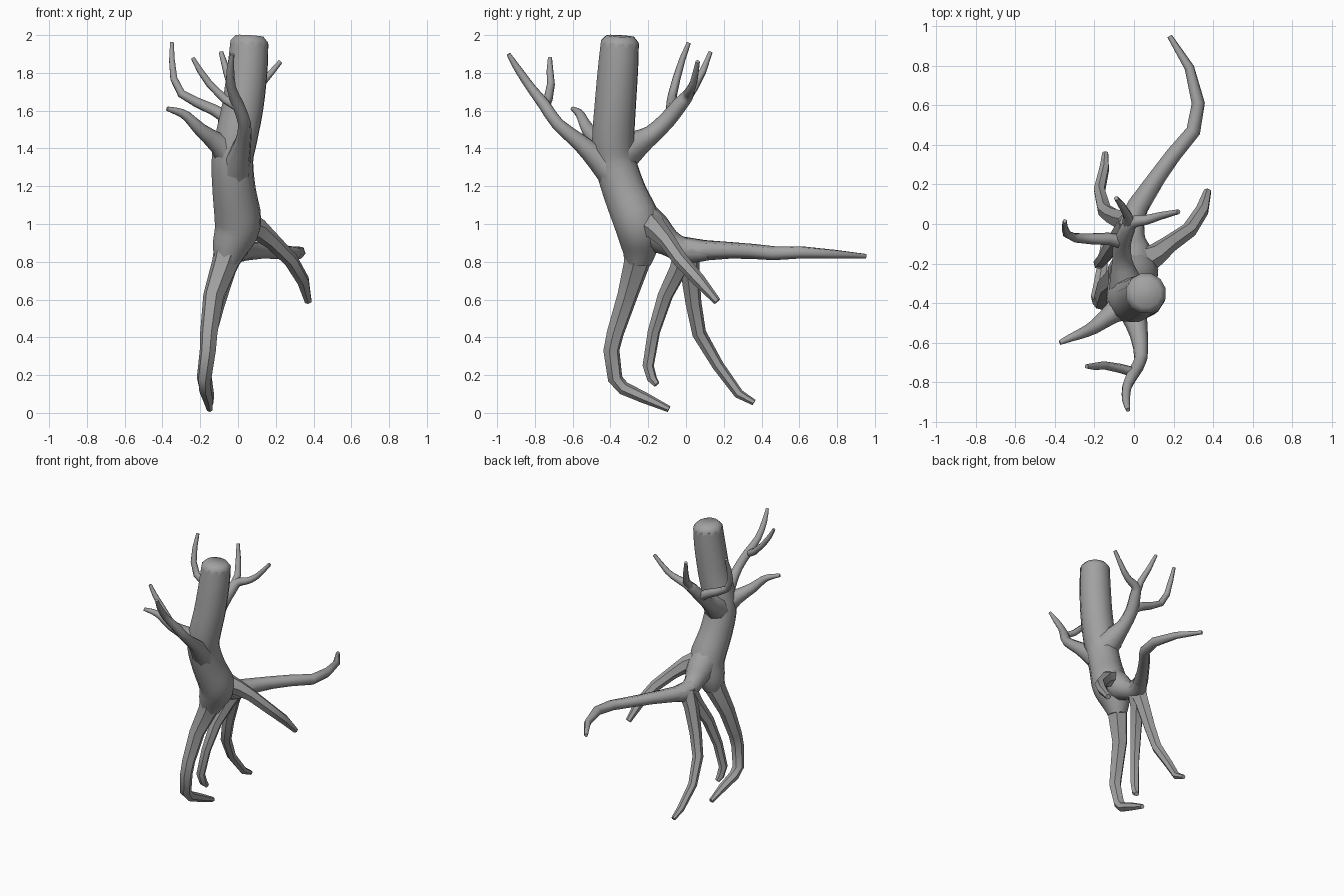
import bpy, bmesh, math
from mathutils import Vector

bark = bpy.data.materials.new("bark")
bark.diffuse_color = (.36, .36, .36, 1)


def smooth_path(pts, steps):
    """Catmull-Rom resampling of (x, y, z, r) points."""
    p = [Vector(q) for q in pts]
    if steps < 2:
        return p
    out = []
    for i in range(len(p) - 1):
        a, b, c, d = p[max(i - 1, 0)], p[i], p[i + 1], p[min(i + 2, len(p) - 1)]
        for s in range(steps):
            t = s / steps
            out.append(0.5 * (2 * b + (c - a) * t + (2 * a - 5 * b + 4 * c - d) * t * t
                              + (3 * b - a - 3 * c + d) * t ** 3))
    return out + [p[-1]]


def limb(name, pts, sides=6, steps=1, angle=50):
    """Tapered tube swept along (x, y, z, radius) points with a carried frame."""
    path = smooth_path(pts, steps)
    pos = [Vector(q[:3]) for q in path]
    bm = bmesh.new()
    rings, u = [], None
    for i, c in enumerate(pos):
        t = (pos[min(i + 1, len(pos) - 1)] - pos[max(i - 1, 0)]).normalized()
        if u is None:
            u = t.orthogonal().normalized()
        u = (u - t * u.dot(t)).normalized()
        v = t.cross(u)
        r = path[i][3]
        rings.append([bm.verts.new(c + r * (math.cos(k * math.tau / sides) * u
                                            + math.sin(k * math.tau / sides) * v))
                      for k in range(sides)])
    for a, b in zip(rings, rings[1:]):
        for k in range(sides):
            n = (k + 1) % sides
            bm.faces.new((a[k], a[n], b[n], b[k]))
    bm.faces.new(rings[0][::-1])
    bm.faces.new(rings[-1])
    bmesh.ops.recalc_face_normals(bm, faces=bm.faces)
    me = bpy.data.meshes.new(name)
    bm.to_mesh(me)
    bm.free()
    me.materials.append(bark)
    ob = bpy.data.objects.new(name, me)
    bpy.context.collection.objects.link(ob)
    bpy.ops.object.select_all(action='DESELECT')
    ob.select_set(True)
    bpy.context.view_layer.objects.active = ob
    bpy.ops.object.shade_smooth_by_angle(angle=math.radians(angle))
    return ob


# Trunk, leaning as it rises, with a softened cut top
limb("trunk", [(-.06, -.25, .79, .065), (-.04, -.245, .88, .10), (.0, -.255, 1.0, .125),
               (-.02, -.325, 1.17, .116), (-.03, -.375, 1.33, .112), (-.01, -.385, 1.45, .114),
               (.025, -.375, 1.62, .112), (.05, -.36, 1.82, .109),
               (.06, -.35, 1.96, .103)], 12, 3)
limb("trunk_top", [(.058, -.352, 1.93, .104), (.06, -.35, 1.965, .103),
                   (.062, -.348, 1.995, .075)], 12, angle=60)

# Root crown linking the trunk to the rear roots
limb("root_crown", [(-.01, -.29, 1.08, .10), (.0, -.17, .96, .10), (-.01, -.09, .90, .072),
                    (-.01, -.02, .865, .065), (.0, .05, .855, .06), (.05, .13, .855, .045)], 10, 2)

# Roots
limb("front_root", [(-.03, -.245, .93, .09), (-.07, -.26, .79, .072), (-.13, -.31, .62, .056),
                    (-.155, -.375, .42, .047), (-.16, -.395, .33, .044), (-.18, -.375, .18, .04),
                    (-.175, -.33, .13, .036), (-.16, -.22, .08, .03), (-.15, -.09, .02, .017)])
limb("middle_root", [(-.02, .0, .86, .065), (-.06, -.04, .76, .05), (-.11, -.11, .62, .042),
                     (-.15, -.17, .43, .034), (-.175, -.20, .25, .031), (-.165, -.18, .18, .027),
                     (-.155, -.155, .15, .017)])
limb("back_root", [(-.02, .01, .87, .065), (-.06, .02, .76, .052), (-.11, .04, .58, .043),
                   (-.15, .07, .42, .038), (-.175, .17, .25, .031), (-.15, .28, .10, .026),
                   (-.145, .36, .055, .016)])
limb("long_root", [(-.02, -.02, .87, .065), (.02, .09, .86, .057), (.12, .24, .86, .045),
                   (.20, .35, .855, .041), (.30, .47, .845, .038), (.325, .61, .85, .034),
                   (.28, .79, .84, .025), (.18, .95, .83, .013)], angle=65)
limb("side_root", [(.02, -.20, 1.0, .085), (.11, -.155, .97, .058), (.18, -.10, .91, .045),
                   (.28, -.03, .81, .04), (.345, .07, .70, .035), (.372, .165, .59, .02)])

# Front bough and its fork
limb("front_branch", [(-.02, -.36, 1.25, .10), (.0, -.46, 1.34, .068), (.025, -.56, 1.43, .046),
                      (.035, -.68, 1.53, .034), (.0, -.75, 1.63, .032), (-.035, -.82, 1.72, .025),
                      (-.04, -.89, 1.82, .02), (-.03, -.94, 1.90, .011)], 8, 2, 65)
limb("front_fork", [(.0, -.75, 1.62, .027), (-.07, -.73, 1.66, .024), (-.15, -.715, 1.74, .021),
                    (-.20, -.72, 1.81, .018), (-.24, -.72, 1.88, .011)], angle=65)

# Left bough
limb("left_branch", [(-.03, -.39, 1.36, .095), (-.11, -.45, 1.43, .055), (-.20, -.52, 1.50, .036),
                     (-.27, -.555, 1.57, .026), (-.32, -.575, 1.595, .02),
                     (-.375, -.60, 1.61, .012)], 8, 2, 65)

# Back bough with three tips
limb("back_branch", [(-.03, -.34, 1.37, .10), (-.05, -.25, 1.43, .07), (-.06, -.18, 1.475, .05),
                     (-.06, -.10, 1.55, .045), (-.035, -.03, 1.635, .04), (-.01, .01, 1.68, .032),
                     (.06, .02, 1.705, .025), (.13, .04, 1.75, .02),
                     (.225, .062, 1.86, .012)], 8, 2, 65)
limb("back_fork", [(-.03, -.02, 1.64, .034), (-.03, .04, 1.72, .025), (-.06, .09, 1.81, .02),
                   (-.09, .13, 1.91, .012)], angle=65)
limb("back_left_fork", [(-.055, -.09, 1.56, .038), (-.13, -.075, 1.605, .032),
                        (-.22, -.075, 1.645, .028), (-.30, -.07, 1.69, .024),
                        (-.34, -.05, 1.77, .021), (-.35, -.02, 1.87, .017),
                        (-.35, .015, 1.96, .011)], angle=65)
